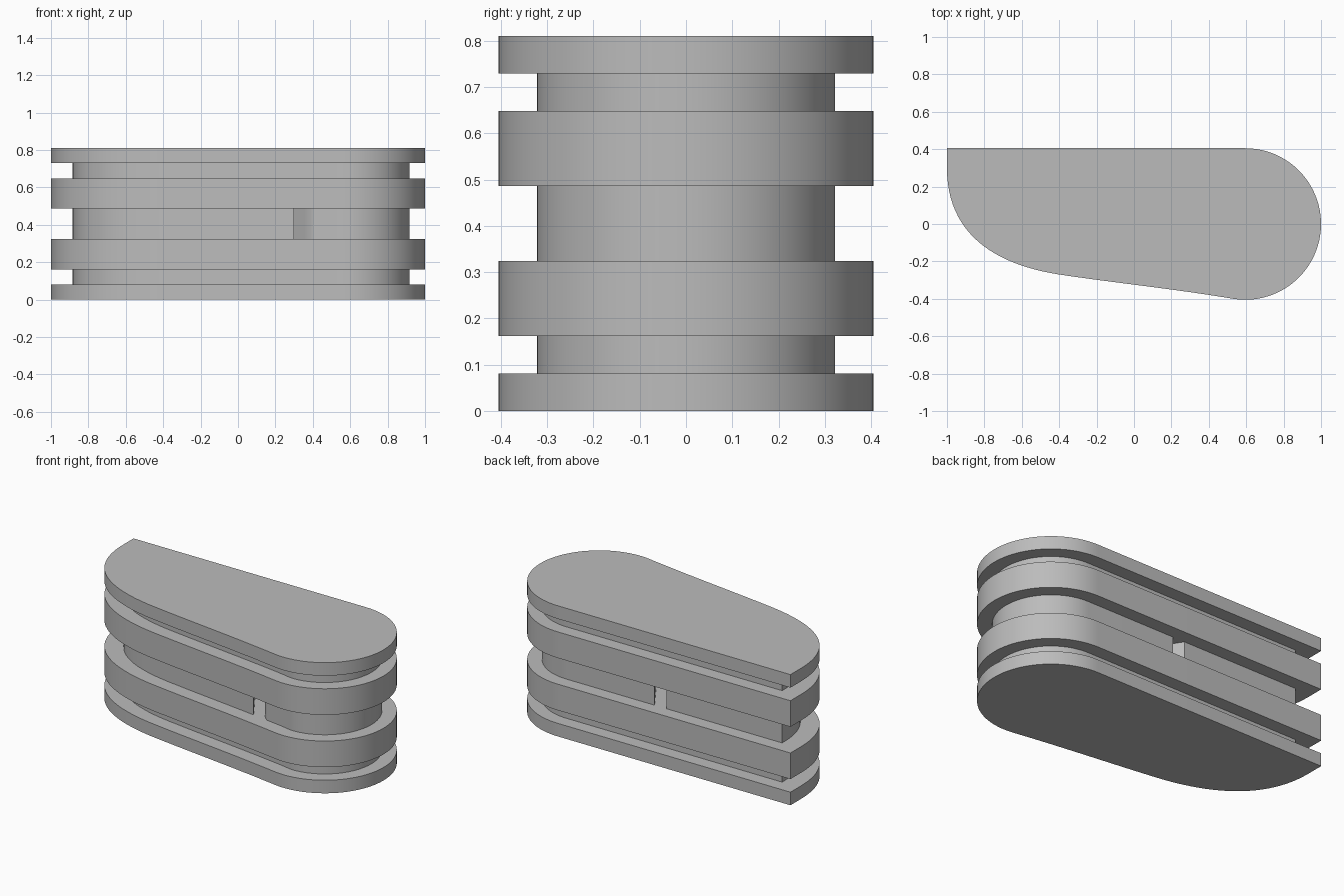
import bpy, bmesh, math
from mathutils import Vector as V

cube = bpy.data.objects.get("Cube")
if cube:
    bpy.data.objects.remove(cube)

grey = bpy.data.materials.new("plain grey")
grey.use_nodes = True
grey.diffuse_color = (0.5, 0.5, 0.5, 1)
grey.node_tree.nodes["Principled BSDF"].inputs["Base Color"].default_value = (0.5, 0.5, 0.5, 1)


def bezier(a, b, c, d, n=24):
    """Points along a cubic curve, without the first one."""
    a, b, c, d = map(V, (a, b, c, d))
    return [a * (1 - t) ** 3 + b * 3 * t * (1 - t) ** 2 + c * 3 * t * t * (1 - t) + d * t ** 3
            for t in (i / n for i in range(1, n + 1))]


def prism(name, outline, z0, z1):
    """Extrude a closed outline between two heights."""
    bm = bmesh.new()
    face = bm.faces.new([bm.verts.new((p[0], p[1], z0)) for p in outline])
    top = bmesh.ops.extrude_face_region(bm, geom=[face])["geom"]
    bmesh.ops.translate(bm, vec=(0, 0, z1 - z0),
                        verts=[g for g in top if isinstance(g, bmesh.types.BMVert)])
    bmesh.ops.recalc_face_normals(bm, faces=bm.faces)
    mesh = bpy.data.meshes.new(name)
    bm.to_mesh(mesh)
    bm.free()
    mesh.materials.append(grey)
    ob = bpy.data.objects.new(name, mesh)
    bpy.context.collection.objects.link(ob)
    return ob


def smooth(ob):
    bpy.ops.object.select_all(action="DESELECT")
    ob.select_set(True)
    bpy.context.view_layer.objects.active = ob
    bpy.ops.object.shade_smooth_by_angle(angle=math.radians(30))


# Outer outline: straight back, round nose, tapering front and curved tail
R, NOSE = 0.405, 0.595
curve = [V((NOSE + R * math.cos(a), R * math.sin(a)))
         for a in (math.radians(90 - 190 * i / 48) for i in range(49))]
curve += bezier(curve[-1], (0.2, -0.345), (-0.1, -0.315), (-0.4, -0.27))
curve += bezier((-0.4, -0.27), (-0.75, -0.215), (-1, -0.05), (-1, 0.3))
corner = V((-1, R))
outer = curve + [corner]

# Core outline: inset version, set in a little more at the tail
INSET = 0.083
BACK = R - INSET
core = [V((NOSE, BACK))]
for prev, p, nxt in zip(curve, curve[1:], curve[2:]):
    along = (nxt - prev).normalized()
    normal = V((-along.y, along.x))
    q = p - normal * (INSET + 0.032 * max(0, -normal.x))
    if q.x > 0 or q.y < BACK - 0.05:
        core.append(q)
core.append(V((-0.885, BACK)))

# Stacked flanges and the cores between them
H = 0.081
flanges = {"bottom_flange": (0, 1), "lower_flange": (2, 4),
           "upper_flange": (6, 8), "top_flange": (9, 10)}
cores = {"lower_core": (1, 2), "middle_core": (4, 6), "upper_core": (8, 9)}
parts = {}
for outline, group in ((outer, flanges), (core, cores)):
    for name, (a, b) in group.items():
        parts[name] = prism(name, outline, a * H, b * H)

# Slanted slot through the middle core, flared at its front mouth
back_l, back_r = V((-0.092, BACK)), V((-0.01, BACK))
front_l, front_r = V((0.31, -0.288)), V((0.393, -0.301))
slope = (back_r - front_r).normalized()
flare = front_r + slope * 0.07
mouth = front_r + V((0.985, -0.15)) * 0.07
mid_a, mid_b = flare.lerp(front_r, 2 / 3), mouth.lerp(front_r, 2 / 3)
slot = [back_l + slope * 0.2, back_r + slope * 0.2, flare]
slot += bezier(flare, mid_a, mid_b, mouth, 8)
slot += [mouth + V((0.02, -0.2)), front_l - slope * 0.25]
cutter = prism("slot_cutter", slot, 3.5 * H, 6.5 * H)

middle = parts["middle_core"]
cut = middle.modifiers.new("slot", "BOOLEAN")
cut.operation = "DIFFERENCE"
cut.solver = "EXACT"
cut.object = cutter
bpy.context.view_layer.objects.active = middle
bpy.ops.object.modifier_apply(modifier=cut.name)
bpy.data.objects.remove(cutter)

for ob in parts.values():
    smooth(ob)
